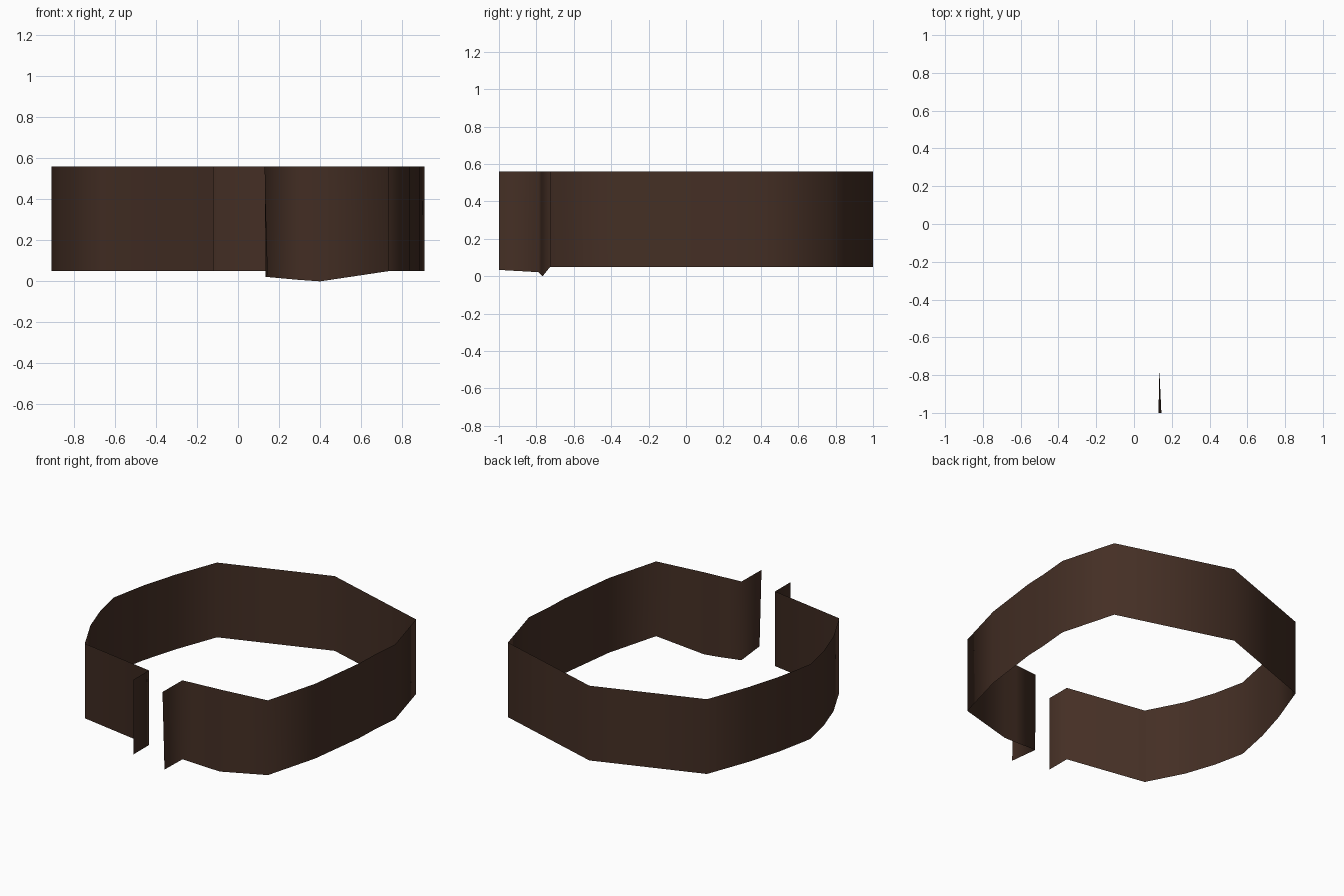
import bpy, bmesh

if "Cube" in bpy.data.objects:
    bpy.data.objects.remove(bpy.data.objects["Cube"])

# one dark brown colour
brown = bpy.data.materials.new("dark_brown")
brown.diffuse_color = (0.058, 0.028, 0.018, 1)
brown.use_nodes = True
brown.node_tree.nodes["Principled BSDF"].inputs["Base Color"].default_value = brown.diffuse_color

TOP, BASE = 0.56, 0.05

# plan of the open band, clockwise from the left tab to the right side: x, y
plan = [
    (-0.12, -0.955), (-0.12, -0.79),            # left tab
    (-0.67, -0.695), (-0.795, -0.455), (-0.865, -0.25), (-0.91, -0.04),
    (-0.86, 0.21), (-0.79, 0.45), (-0.68, 0.745),  # left wall
    (0.03, 1.0), (0.805, 0.77),                 # back
    (0.91, 0.395), (0.892, 0.187), (0.887, 0.043), (0.835, -0.36),  # right wall
    (0.735, -0.727),
]
rails = [((x, y, BASE), (x, y, TOP)) for x, y in plan]

# front right panel with its sagging lower edge and slightly twisted tab
for x, y, low, xlow in [(0.40, -0.767, 0.0, 0.40), (0.30, -0.775, 0.007, 0.30),
                        (0.133, -0.79, 0.022, 0.135), (0.13, -1.0, 0.034, 0.145)]:
    rails.append(((xlow, y, low), (x, y, TOP)))

# single-sheet wall through all uprights
bm = bmesh.new()
verts = [(bm.verts.new(a), bm.verts.new(b)) for a, b in rails]
for (b0, t0), (b1, t1) in zip(verts, verts[1:]):
    bm.faces.new((b0, t0, t1, b1)).smooth = True
mesh = bpy.data.meshes.new("open_band")
bm.to_mesh(mesh)
bm.free()
mesh.materials.append(brown)
band = bpy.data.objects.new("open_band", mesh)
bpy.context.collection.objects.link(band)
